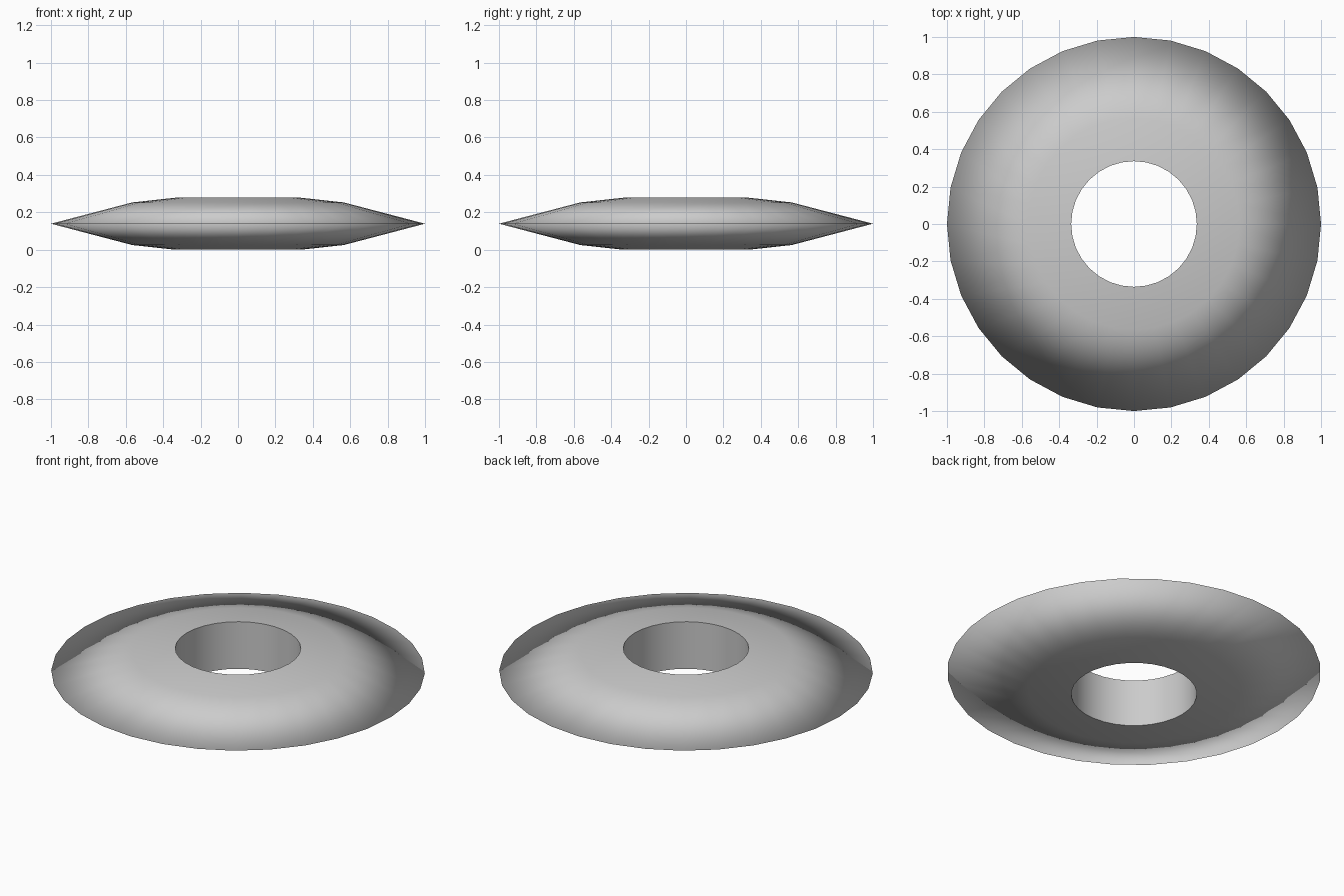
import bpy, bmesh, math

if "Cube" in bpy.data.objects:
    bpy.data.objects.remove(bpy.data.objects["Cube"])

SIDES = 32
# Cross-section (radius, height): hole bottom, lower slope, rim, upper slope, hole top
PROFILE = [(0.336, 0.0), (0.565, 0.025), (1.0, 0.139), (0.565, 0.253), (0.336, 0.278)]

bm = bmesh.new()
rings = []
for r, z in PROFILE:
    rings.append([bm.verts.new((r * math.cos(2 * math.pi * i / SIDES),
                                r * math.sin(2 * math.pi * i / SIDES), z))
                  for i in range(SIDES)])

# Skin the rings, closing the loop along the hole wall
for k, low in enumerate(rings):
    high = rings[(k + 1) % len(rings)]
    for i in range(SIDES):
        j = (i + 1) % SIDES
        bm.faces.new((low[i], low[j], high[j], high[i])).smooth = True
bmesh.ops.recalc_face_normals(bm, faces=bm.faces)

# Crisp edges only around the hole; the outer rim shades softly
for ring in (rings[0], rings[-1]):
    for i in range(SIDES):
        bm.edges.get((ring[i], ring[(i + 1) % SIDES])).smooth = False

mesh = bpy.data.meshes.new("ring_disc")
bm.to_mesh(mesh)
bm.free()
bpy.context.collection.objects.link(bpy.data.objects.new("ring_disc", mesh))
